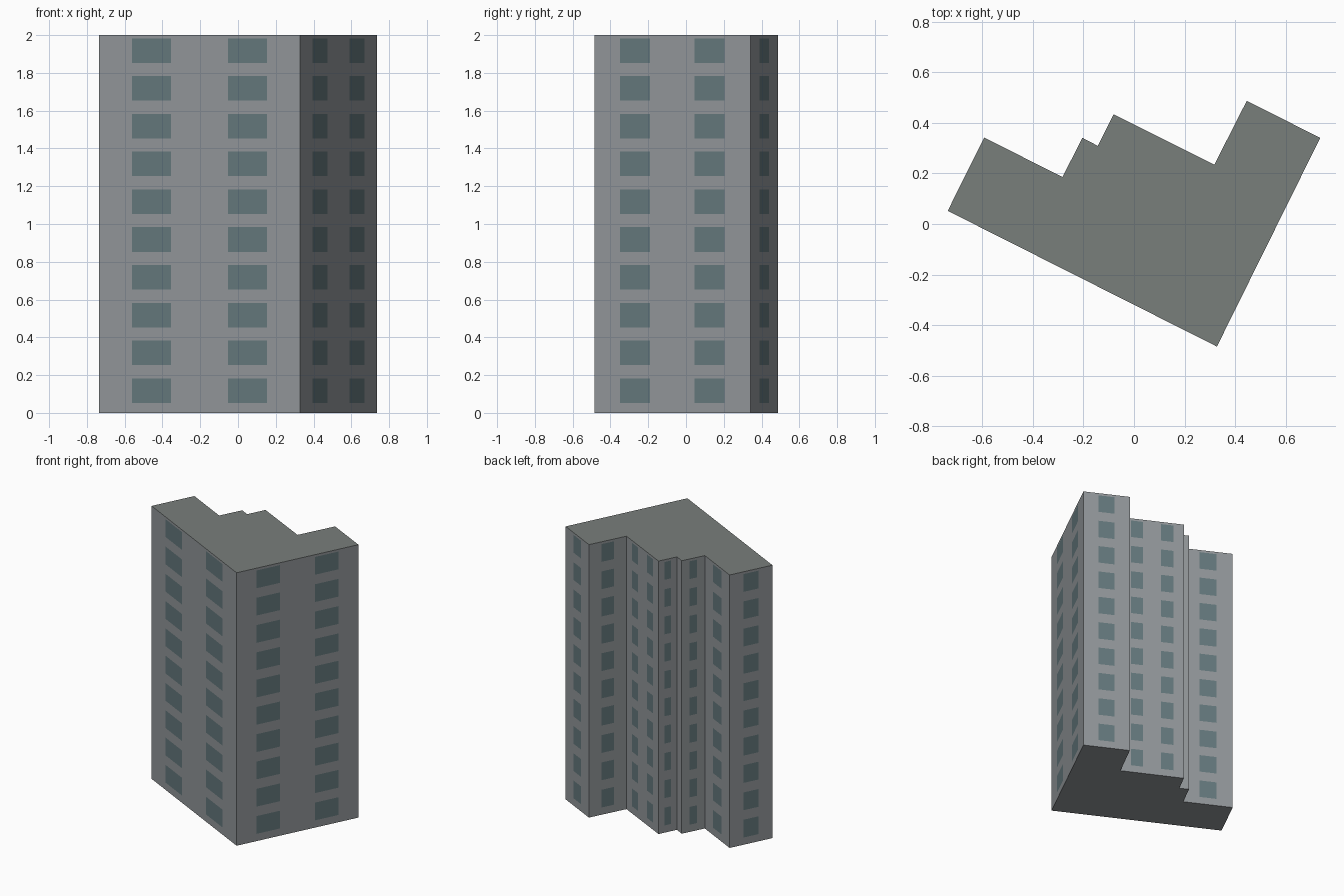
import bpy, bmesh
from mathutils import Vector

if "Cube" in bpy.data.objects:
    bpy.data.objects.remove(bpy.data.objects["Cube"])

# Footprint corners, counter-clockwise, with the number of window bays on the wall that follows
PLAN = [(-0.737, 0.052, 2), (0.328, -0.485, 2), (0.737, 0.341, 1), (0.446, 0.487, 1),
        (0.318, 0.235, 2), (-0.081, 0.434, 1), (-0.143, 0.309, 0), (-0.204, 0.341, 1),
        (-0.283, 0.186, 1), (-0.593, 0.342, 1)]
HEIGHT, FLOORS = 2.0, 10
SILL, HEAD = 0.053, 0.183
# Window edges along a wall, as fractions of its length
BAYS = {0: [0, 1], 1: [0, 0.33, 0.67, 1], 2: [0, 0.165, 0.358, 0.642, 0.835, 1]}


def material(name, colour):
    mat = bpy.data.materials.new(name)
    mat.diffuse_color = (*colour, 1)
    mat.use_nodes = True
    mat.node_tree.nodes["Principled BSDF"].inputs["Base Color"].default_value = mat.diffuse_color
    return mat


def make_object(name, polygons, mat):
    bm = bmesh.new()
    for poly in polygons:
        bm.faces.new([bm.verts.new(p) for p in poly])
    bmesh.ops.remove_doubles(bm, verts=bm.verts[:], dist=1e-5)
    mesh = bpy.data.meshes.new(name)
    bm.to_mesh(mesh)
    bm.free()
    mesh.materials.append(mat)
    obj = bpy.data.objects.new(name, mesh)
    bpy.context.collection.objects.link(obj)
    return obj


# Horizontal bands: every odd band is a window row
levels = [0.0]
for floor in range(FLOORS):
    base = floor * HEIGHT / FLOORS
    levels += [base + SILL, base + HEAD]
levels.append(HEIGHT)

# Split each wall into a grid of wall panels and flush window panes
wall_faces, window_faces, outline = [], [], []
for i, (x, y, bays) in enumerate(PLAN):
    a = Vector((x, y, 0))
    b = Vector((*PLAN[(i + 1) % len(PLAN)][:2], 0))
    points = [a.lerp(b, t) for t in BAYS[bays]]
    outline += points[:-1]
    for col, (p, q) in enumerate(zip(points, points[1:])):
        for row, (lo, hi) in enumerate(zip(levels, levels[1:])):
            quad = [(p.x, p.y, lo), (q.x, q.y, lo), (q.x, q.y, hi), (p.x, p.y, hi)]
            is_window = col % 2 == 1 and row % 2 == 1
            (window_faces if is_window else wall_faces).append(quad)

concrete = material("concrete", (0.29, 0.31, 0.325))
glass = material("glass", (0.13, 0.19, 0.205))
roofing = material("roofing", (0.19, 0.21, 0.198))

make_object("walls", wall_faces, concrete)
make_object("windows", window_faces, glass)
# Flat roof and underside
make_object("roof", [[(p.x, p.y, HEIGHT) for p in outline]], roofing)
make_object("base", [[(p.x, p.y, 0) for p in reversed(outline)]], concrete)
